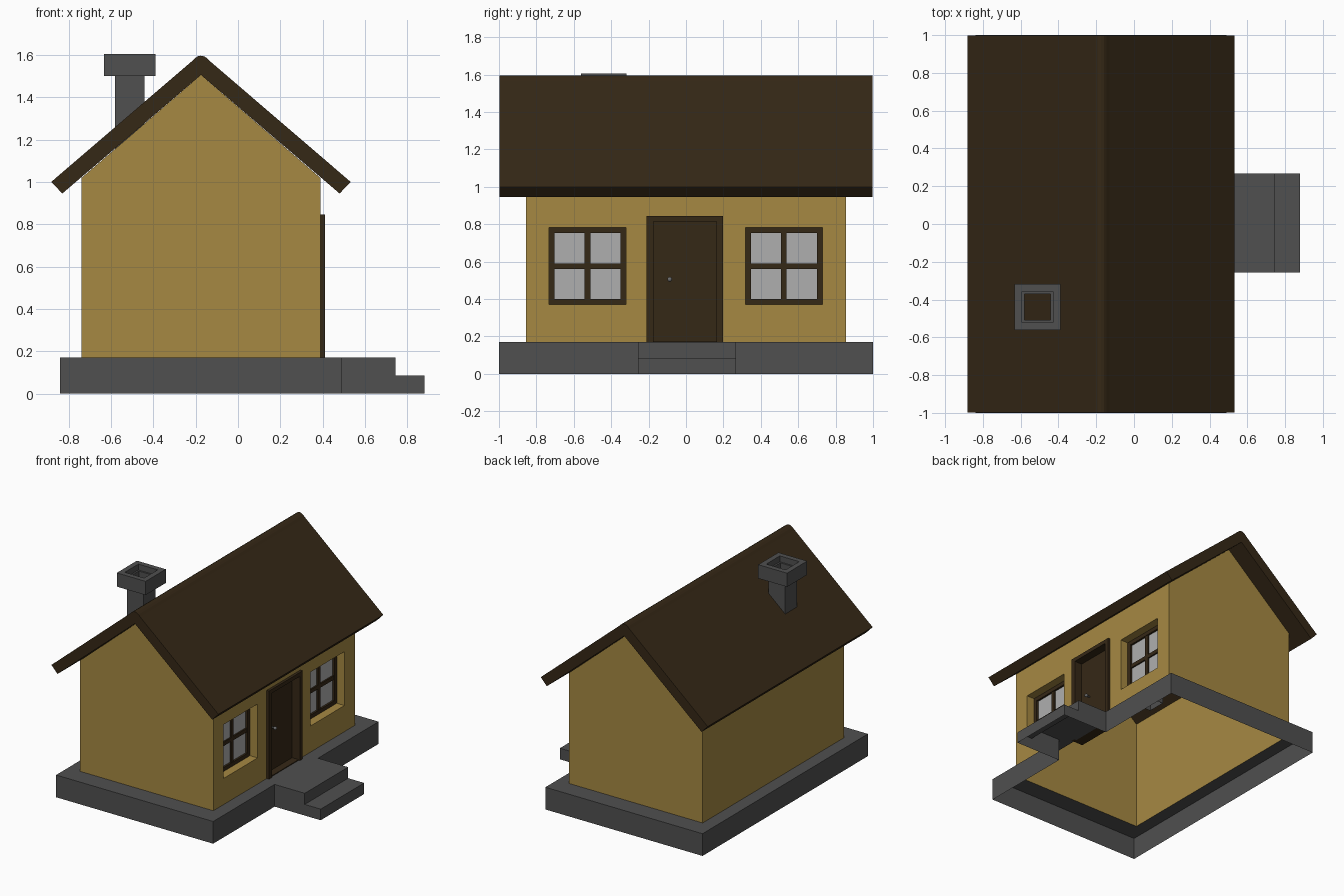
import bpy, bmesh, math
from mathutils import Matrix

if "Cube" in bpy.data.objects:
    bpy.data.objects.remove(bpy.data.objects["Cube"])


def material(name, r, g, b):
    m = bpy.data.materials.new(name)
    m.diffuse_color = (r, g, b, 1)
    m.use_nodes = True
    m.node_tree.nodes["Principled BSDF"].inputs["Base Color"].default_value = m.diffuse_color
    return m


YELLOW = material("yellow_plaster", 0.38, 0.25, 0.055)
BROWN = material("dark_wood", 0.036, 0.021, 0.008)
STONE = material("dark_stone", 0.08, 0.08, 0.08)
GLASS = material("pale_glass", 0.43, 0.43, 0.43)
METAL = material("knob_metal", 0.15, 0.15, 0.15)


def finish(name, bm, mat):
    bmesh.ops.remove_doubles(bm, verts=bm.verts, dist=1e-5)
    bmesh.ops.recalc_face_normals(bm, faces=bm.faces)
    me = bpy.data.meshes.new(name)
    bm.to_mesh(me)
    bm.free()
    me.materials.append(mat)
    ob = bpy.data.objects.new(name, me)
    bpy.context.collection.objects.link(ob)
    return ob


def face(bm, pts):
    bm.faces.new([bm.verts.new(p) for p in pts])


def rect(bm, a, b):
    """Axis-aligned rectangle between two corners that share one coordinate."""
    k = next(i for i in range(3) if abs(a[i] - b[i]) < 1e-9)
    i, j = [n for n in range(3) if n != k]
    pts = []
    for u, v in ((a[i], a[j]), (b[i], a[j]), (b[i], b[j]), (a[i], b[j])):
        p = [0, 0, 0]
        p[i], p[j], p[k] = u, v, a[k]
        pts.append(p)
    face(bm, pts)


def box(bm, lo, hi):
    m = Matrix.LocRotScale([(a + b) / 2 for a, b in zip(lo, hi)], None,
                           [b - a for a, b in zip(lo, hi)])
    bmesh.ops.create_cube(bm, size=1, matrix=m)


def boxes(name, mat, *pairs):
    bm = bmesh.new()
    for lo, hi in pairs:
        box(bm, lo, hi)
    return finish(name, bm, mat)


# Main dimensions
X0, X1, Y = -0.74, 0.39, 0.855
XR = (X0 + X1) / 2
BASE, EAVE, PEAK = 0.17, 1.018, 1.505
DOOR = (-0.21, 0.197, BASE, 0.845)
WINDOWS = [(-0.733, -0.32, 0.37, 0.782), (0.317, 0.73, 0.37, 0.782)]
REVEAL = X1 - 0.065

# Plinth: hollow skirt, top ring around the walls, and two steps
S0, S1, SX, LX, LZ = -0.257, 0.268, 0.745, 0.88, 0.085
PX0, PX1 = -0.84, 0.49
bm = bmesh.new()
for y in (-1, 1):
    rect(bm, (PX0, y, 0), (PX1, y, BASE))
    rect(bm, (PX0, y, BASE), (PX1, y * Y, BASE))
rect(bm, (PX0, -1, 0), (PX0, 1, BASE))
rect(bm, (PX0, -Y, BASE), (X0, Y, BASE))
rect(bm, (X1, -Y, BASE), (PX1, Y, BASE))
rect(bm, (PX1, -1, 0), (PX1, S0, BASE))
rect(bm, (PX1, S1, 0), (PX1, 1, BASE))
rect(bm, (PX1, S0, BASE), (SX, S1, BASE))
rect(bm, (SX, S0, LZ), (SX, S1, BASE))
rect(bm, (SX, S0, LZ), (LX, S1, LZ))
rect(bm, (LX, S0, 0), (LX, S1, LZ))
for y in (S0, S1):
    rect(bm, (PX1, y, 0), (SX, y, BASE))
    rect(bm, (SX, y, 0), (LX, y, LZ))
finish("plinth_and_steps", bm, STONE)

# Walls: open shell with gables, door opening and deep window reveals
bm = bmesh.new()
for y in (-Y, Y):
    face(bm, [(X0, y, BASE), (X1, y, BASE), (X1, y, EAVE), (XR, y, PEAK), (X0, y, EAVE)])
rect(bm, (X0, -Y, BASE), (X0, Y, EAVE))
holes = WINDOWS + [DOOR]
ys = sorted({-Y, Y} | {v for h in holes for v in h[:2]})
zs = sorted({BASE, EAVE} | {v for h in holes for v in h[2:]})
for a, b in zip(ys, ys[1:]):
    for c, d in zip(zs, zs[1:]):
        my, mz = (a + b) / 2, (c + d) / 2
        if not any(h[0] < my < h[1] and h[2] < mz < h[3] for h in holes):
            rect(bm, (X1, a, c), (X1, b, d))
for a, b, c, d in WINDOWS:
    for y in (a, b):
        rect(bm, (REVEAL - 0.03, y, c), (X1, y, d))
    for z in (c, d):
        rect(bm, (REVEAL - 0.03, a, z), (X1, b, z))
finish("walls", bm, YELLOW)

# Windows: frame with cross bars and a glass pane
W, H = 0.03, 0.015
for side, (a, b, c, d) in zip(("left", "right"), WINDOWS):
    my, mz = (a + b) / 2, (c + d) / 2
    f0, f1 = REVEAL - 0.03, REVEAL
    boxes(side + "_window_frame", BROWN,
          ((f0, a, c), (f1, a + W, d)), ((f0, b - W, c), (f1, b, d)),
          ((f0, a + W, c), (f1, b - W, c + W)), ((f0, a + W, d - W), (f1, b - W, d)),
          ((f0, my - H, c + W), (f1 - 0.004, my + H, d - W)),
          ((f0, a + W, mz - H), (f1 - 0.004, b - W, mz + H)))
    boxes(side + "_window_glass", GLASS, ((f0 + 0.005, a + W, c + W), (f0 + 0.015, b - W, d - W)))

# Door: surround standing proud of the wall, recessed leaf, knob
a, b, c, d = DOOR
F = 0.035
boxes("door_frame", BROWN,
      ((0.31, a, c), (0.41, a + F, d)), ((0.31, b - F, c), (0.41, b, d)),
      ((0.31, a + F, d - 0.03), (0.41, b - F, d)),
      ((0.31, a + F, c), (0.40, b - F, c + 0.006)))
boxes("door_leaf", BROWN, ((0.315, a + F, c + 0.006), (0.345, b - F, d - 0.03)))
bm = bmesh.new()
bmesh.ops.create_cone(bm, cap_ends=True, segments=12, radius1=0.006, radius2=0.006, depth=0.03,
                      matrix=Matrix.Translation((0.357, -0.087, 0.505)) @ Matrix.Rotation(math.pi / 2, 4, 'Y'))
bmesh.ops.create_uvsphere(bm, u_segments=12, v_segments=8, radius=0.013,
                          matrix=Matrix.Translation((0.376, -0.087, 0.505)))
for f in bm.faces:
    f.smooth = True
finish("door_knob", bm, METAL)

# Roof: one mirrored profile with a rounded ridge, extruded along y
half = [(0.655, 0.945), (0.707, 1.0), (0.045, 1.568), (0.03, 1.583), (0.015, 1.593)]
profile = half + [(0, 1.596)] + [(-x, z) for x, z in reversed(half)] + [(0, PEAK)]
bm = bmesh.new()
ends = [[bm.verts.new((XR + x, y, z)) for x, z in profile] for y in (-0.997, 0.997)]
for e in ends:
    bm.faces.new(e)
for i in range(len(profile)):
    j = (i + 1) % len(profile)
    bm.faces.new((ends[0][i], ends[0][j], ends[1][j], ends[1][i]))
finish("roof", bm, BROWN)

# Chimney: square rings lofted from the shaft foot to the cap and back down inside
CX, CY = -0.511, -0.44
rings = [(0.07, 0.92), (0.07, 1.5), (0.122, 1.5), (0.122, 1.605), (0.082, 1.605),
         (0.082, 1.56), (0.069, 1.56), (0.069, 0.92)]
bm = bmesh.new()
loops = [[bm.verts.new((CX + sx * r, CY + sy * r, z))
          for sx, sy in ((-1, -1), (1, -1), (1, 1), (-1, 1))] for r, z in rings]
for lo, hi in zip(loops, loops[1:] + loops[:1]):
    for i in range(4):
        j = (i + 1) % 4
        bm.faces.new((lo[i], lo[j], hi[j], hi[i]))
finish("chimney", bm, STONE)
